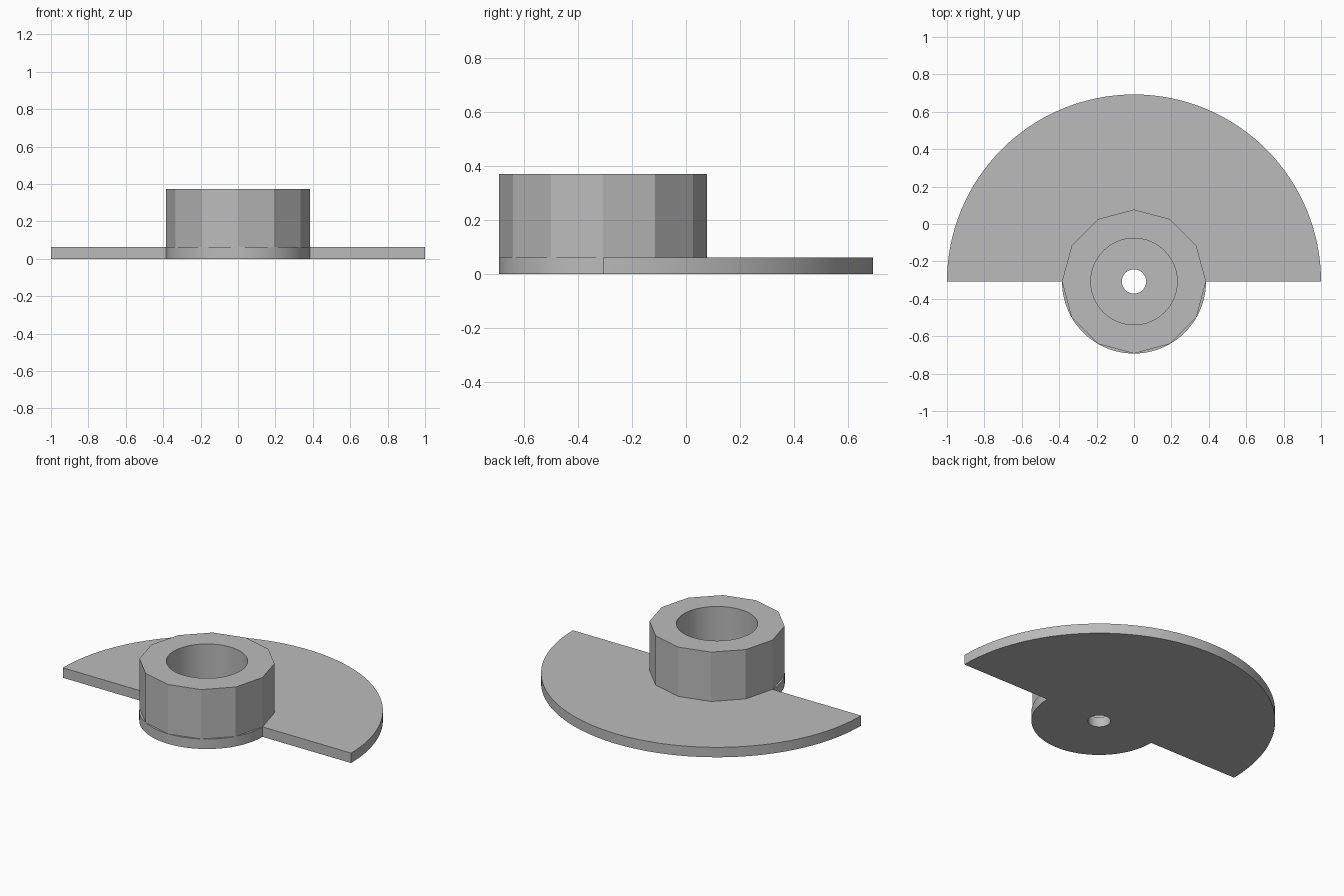
import bpy, bmesh, math

if "Cube" in bpy.data.objects:
    bpy.data.objects.remove(bpy.data.objects["Cube"])

CY = -0.3075          # y of the hub axis
R_HUB, R_BORE, R_HOLE = 0.385, 0.231, 0.065
Z_PLATE, Z_TOP = 0.0625, 0.372

grey = bpy.data.materials.new("plain grey")
grey.diffuse_color = (0.5, 0.5, 0.5, 1)
grey.use_nodes = True
grey.node_tree.nodes["Principled BSDF"].inputs["Base Color"].default_value = grey.diffuse_color


def arc(r, a0, a1, n):
    """Points on an arc around the hub axis, angles in degrees."""
    angles = [math.radians(a0 + (a1 - a0) * i / n) for i in range(n + 1)]
    return [(r * math.cos(a), CY + r * math.sin(a)) for a in angles]


def circle(r, n):
    return arc(r, 0, 360, n)[:-1]


def extruded(name, loops, z0, z1):
    """Fill an outline with its holes and extrude it upwards."""
    bm = bmesh.new()
    edges = []
    for pts in loops:
        vs = [bm.verts.new((x, y, z0)) for x, y in pts]
        edges += [bm.edges.new((vs[i - 1], vs[i])) for i in range(len(vs))]
    bmesh.ops.triangle_fill(bm, edges=edges, use_beauty=True)
    ext = bmesh.ops.extrude_face_region(bm, geom=bm.faces[:], use_keep_orig=True)
    top = [g for g in ext["geom"] if isinstance(g, bmesh.types.BMVert)]
    bmesh.ops.translate(bm, verts=top, vec=(0, 0, z1 - z0))
    bmesh.ops.recalc_face_normals(bm, faces=bm.faces[:])
    me = bpy.data.meshes.new(name)
    bm.to_mesh(me)
    bm.free()
    me.materials.append(grey)
    ob = bpy.data.objects.new(name, me)
    bpy.context.collection.objects.link(ob)
    bpy.ops.object.select_all(action='DESELECT')
    ob.select_set(True)
    bpy.context.view_layer.objects.active = ob
    bpy.ops.object.shade_smooth_by_angle(angle=math.radians(20))
    return ob


# Half-disc plate with a round lobe under the hub and a small shaft hole
outline = arc(1, 0, 180, 64) + arc(R_HUB, 180, 360, 48)
extruded("half_disc_plate", [outline, circle(R_HOLE, 32)], 0, Z_PLATE)

# Twelve-sided hub with a round bore
extruded("hub", [circle(R_HUB, 12), circle(R_BORE, 64)], Z_PLATE, Z_TOP)
